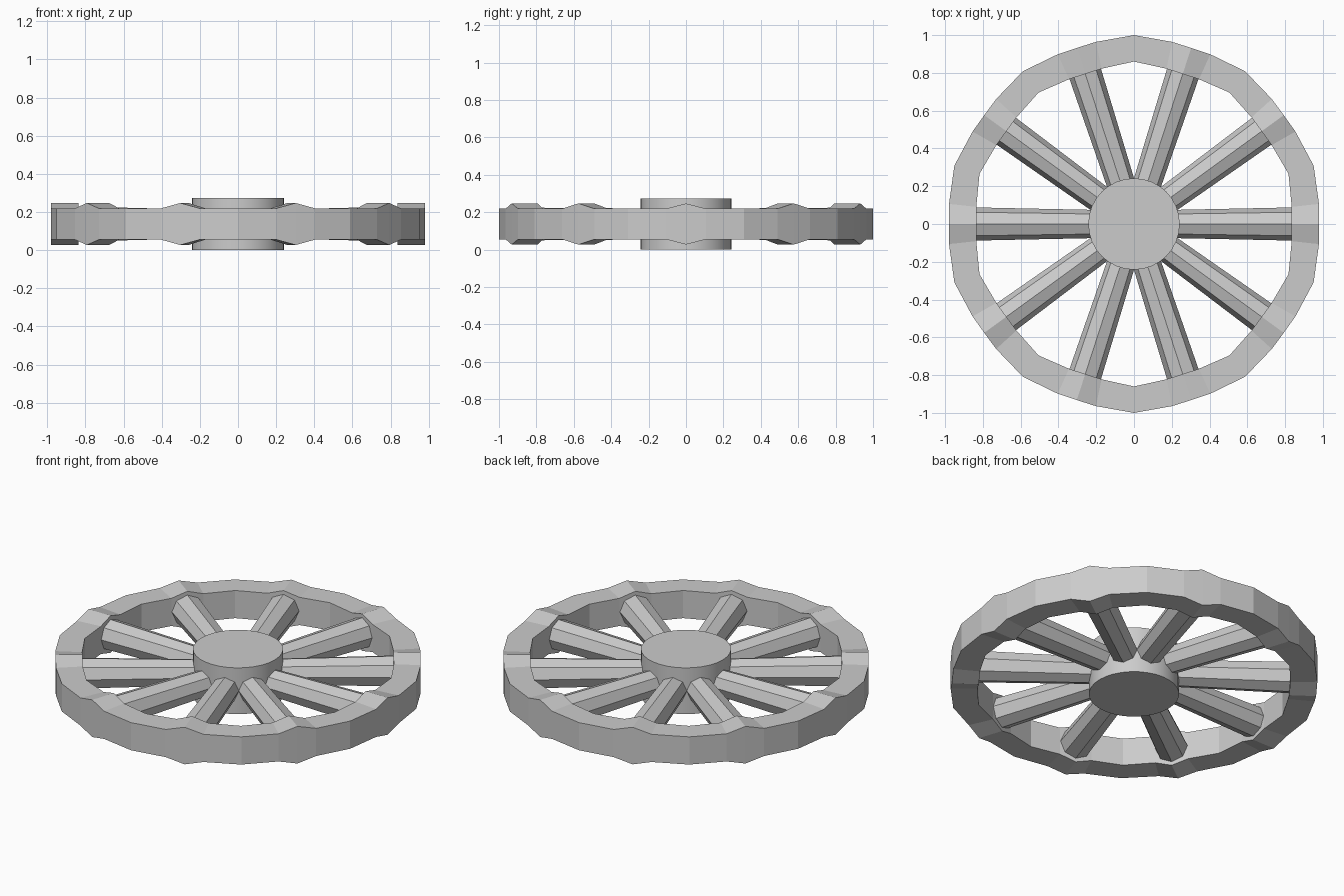
import bpy, bmesh
from math import sin, cos, radians, pi
from mathutils import Matrix

if "Cube" in bpy.data.objects:
    bpy.data.objects.remove(bpy.data.objects["Cube"])

MID = 0.137          # height of the wheel's middle plane
SPOKES = 10


def make(name, bm):
    bmesh.ops.recalc_face_normals(bm, faces=bm.faces[:])
    mesh = bpy.data.meshes.new(name)
    bm.to_mesh(mesh)
    bm.free()
    obj = bpy.data.objects.new(name, mesh)
    bpy.context.collection.objects.link(obj)
    return obj


# Rim: rectangular section that thickens to a ridge at every spoke
bm = bmesh.new()
# angle from the spoke, inner radius, outer radius, half thickness
stations = [(-6.2, 0.84, 0.985, 0.082), (0, 0.835, 0.98, 0.11),
            (6.2, 0.84, 0.985, 0.082), (18, 0.86, 1.0, 0.082)]
rings = []
for i in range(SPOKES):
    for da, ri, ro, h in stations:
        a = radians(i * 360 / SPOKES + da)
        rings.append([bm.verts.new((r * cos(a), r * sin(a), MID + z))
                      for r, z in ((ri, -h), (ro, -h), (ro, h), (ri, h))])
for k, ring in enumerate(rings):
    nxt = rings[(k + 1) % len(rings)]
    for j in range(4):
        m = (j + 1) % 4
        bm.faces.new((ring[j], ring[m], nxt[m], nxt[j]))
make("rim", bm)

# Spokes: slightly tapered octagonal bars with an edge on top
for i in range(SPOKES):
    bm = bmesh.new()
    bmesh.ops.create_cone(bm, cap_ends=True, segments=8,
                          radius1=0.074, radius2=0.088, depth=0.67)
    bmesh.ops.transform(bm, verts=bm.verts[:], matrix=Matrix.Translation((0, 0, MID))
                        @ Matrix.Rotation(i * 2 * pi / SPOKES, 4, 'Z')
                        @ Matrix.Translation((0.515, 0, 0))
                        @ Matrix.Rotation(pi / 2, 4, 'Y'))
    make(f"spoke_{i + 1}", bm)

# Hub: plain drum through the middle
bm = bmesh.new()
bmesh.ops.create_cone(bm, cap_ends=True, segments=32, radius1=0.242,
                      radius2=0.242, depth=0.274,
                      matrix=Matrix.Translation((0, 0, MID)))
hub = make("hub", bm)
for p in hub.data.polygons:
    p.use_smooth = len(p.vertices) == 4
hub.data.set_sharp_from_angle(angle=radians(40))
